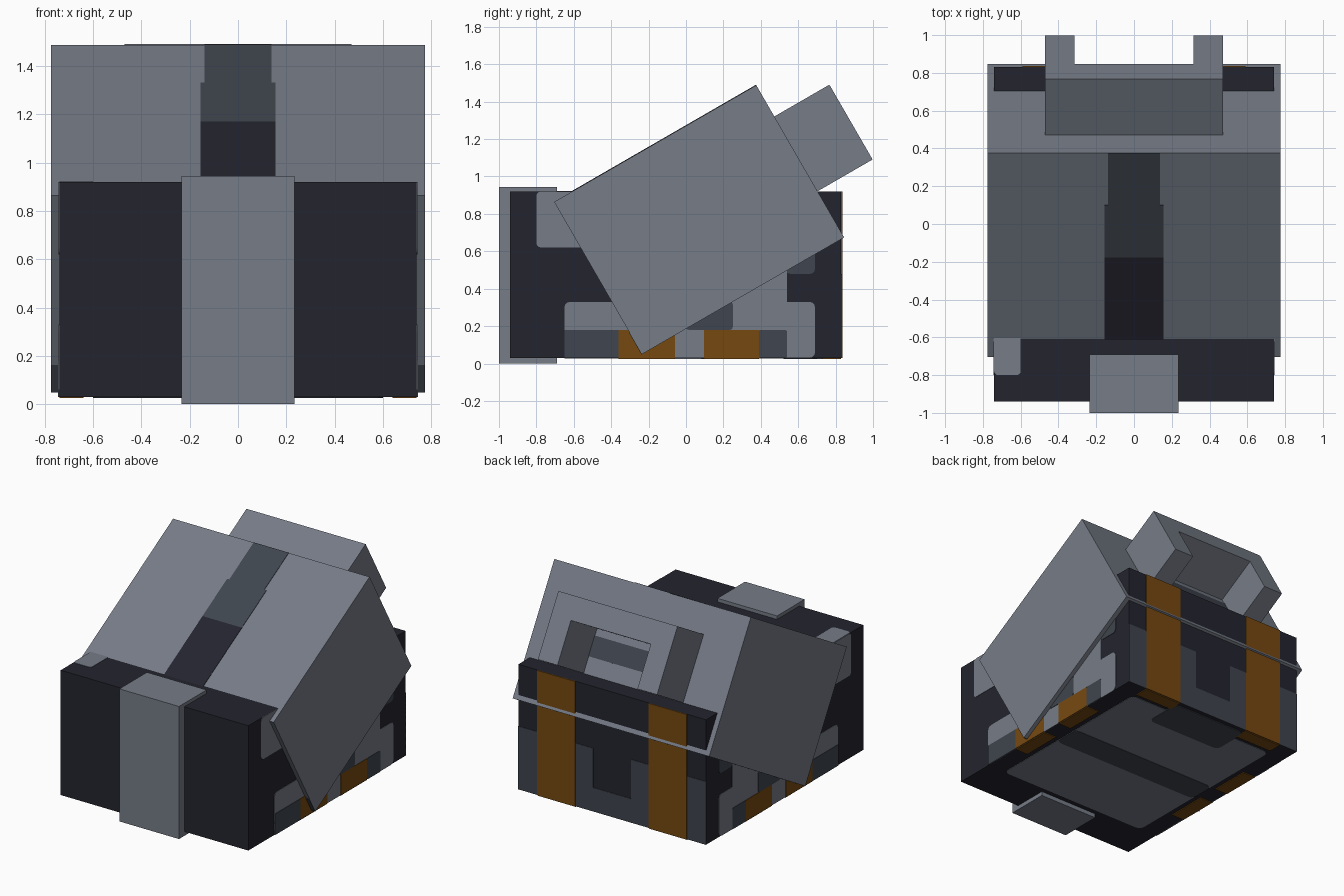
import bpy, bmesh, math
from mathutils import Vector

cube = bpy.data.objects.get("Cube")
if cube:
    bpy.data.objects.remove(cube, do_unlink=True)


def material(name, rgb):
    m = bpy.data.materials.new(name)
    m.use_nodes = True
    m.diffuse_color = (*rgb, 1)
    m.node_tree.nodes["Principled BSDF"].inputs["Base Color"].default_value = (*rgb, 1)
    return m


GREY = material("steel grey", (0.18, 0.2, 0.243))
NAVY = material("dark navy", (0.0175, 0.0175, 0.028))
SLATE = material("slate", (0.05, 0.06, 0.077))
ORANGE = material("burnt orange", (0.18, 0.066, 0.005))


def finish(name, bm, mat, tilted=False):
    bmesh.ops.recalc_face_normals(bm, faces=bm.faces)
    me = bpy.data.meshes.new(name)
    bm.to_mesh(me)
    bm.free()
    me.materials.append(mat)
    ob = bpy.data.objects.new(name, me)
    bpy.context.collection.objects.link(ob)
    if tilted:  # parts of the lid share one pivot and angle
        ob.location = (0, -0.235, 0.05)
        ob.rotation_euler.x = math.radians(30)
    return ob


def box(name, lo, hi, mat, tilted=False, axis=None, radius=0):
    """Box between two corners; edges along axis can be rounded."""
    lo, hi = Vector(lo), Vector(hi)
    bm = bmesh.new()
    bmesh.ops.create_cube(bm, size=1)
    for v in bm.verts:
        v.co = (lo + hi) / 2 + v.co * (hi - lo)
    if radius:
        edges = [e for e in bm.edges
                 if abs((e.verts[0].co - e.verts[1].co).normalized()[axis]) > 0.9]
        bmesh.ops.bevel(bm, geom=edges, offset=radius, segments=3, profile=0.5, affect='EDGES')
    return finish(name, bm, mat, tilted)


X, FRONT, BACK, BOTTOM, TOP = 0.74, -0.94, 0.83, 0.03, 0.92
THIN = 0.003


# Main body, front clasp and tilted lid
box("body", (-X, FRONT, BOTTOM), (X, BACK, TOP), NAVY)
box("front_clasp", (-0.235, -1, 0), (0.235, -0.69, 0.945), GREY)
LW, LU, LV = 0.775, 1.248, 0.94
box("tilted_lid", (-LW, 0, 0), (LW, LU, LV), GREY, True)

# Stripe down the lid
for name, w, u0, u1, mat in (("lid_stripe_upper", 0.138, 0.93, LU, SLATE),
                             ("lid_stripe_middle", 0.155, 0.61, 0.93, SLATE),
                             ("lid_stripe_lower", 0.155, 0, 0.61, NAVY)):
    box(name, (-w, u0, LV - THIN), (w, u1, LV + THIN), mat, True)
box("lid_lower_edge", (-LW, -THIN, 0), (LW, THIN, 0.13), SLATE, True)

# Rear handle: an arch pushed out of the back of the lid
bm = bmesh.new()
ow, iw, low, bar, top = 0.47, 0.315, 0.285, 0.587, 0.747
outline = [(-ow, low), (-ow, top), (ow, top), (ow, low),
           (iw, low), (iw, bar), (-iw, bar), (-iw, low)]
face = bm.faces.new([bm.verts.new((x, LU, v)) for x, v in outline])
ext = bmesh.ops.extrude_face_region(bm, geom=[face])["geom"]
bmesh.ops.translate(bm, vec=(0, 0.34, 0), verts=[g for g in ext if isinstance(g, bmesh.types.BMVert)])
finish("rear_handle", bm, GREY, True)
box("handle_recess_band", (-iw, LU - THIN, 0.4), (iw, LU + THIN, 0.54), SLATE, True)


# Painted plates on both sides: name, y range, z range, colour, layer, rounding
side_plates = (
    ("side_lower_panel", -0.65, 0.69, 0.03, 0.33, GREY, 1, 0.03),
    ("side_middle_panel", 0, 0.54, 0.3, 0.52, GREY, 1, 0.02),
    ("side_front_slate", -0.65, -0.36, 0.03, 0.18, SLATE, 2, 0),
    ("side_centre_slate", 0, 0.25, 0.18, 0.33, SLATE, 2, 0.015),
    ("side_rear_slate", 0.39, 0.54, 0.03, 0.18, SLATE, 2, 0.01),
    ("side_front_strap", -0.36, -0.06, 0.03, 0.18, ORANGE, 2, 0),
    ("side_rear_strap", 0.095, 0.39, 0.03, 0.18, ORANGE, 2, 0),
    ("side_upper_slate", 0.53, 0.69, 0.48, 0.75, SLATE, 1, 0.025),
    ("side_upper_panel", -0.8, -0.4, 0.62, TOP, GREY, 1, 0.025),
)
for s, tag in ((1, "left_"), (-1, "right_")):
    for name, y0, y1, z0, z1, mat, layer, r in side_plates:
        xs = sorted((s * (X - THIN), s * (X + layer * THIN)))
        box(tag + name, (xs[0], y0, z0), (xs[1], y1, z1), mat, axis=0, radius=r)

    # Back straps with slate beside them, and their ends folded underneath
    def back(name, a, b, z1, mat, layer):
        xs = sorted((s * a, s * b))
        box(tag + name, (xs[0], BACK - THIN, BOTTOM), (xs[1], BACK + layer * THIN, z1), mat)

    back("back_slate", 0.15, X, 0.48, SLATE, 1)
    back("back_strap", 0.29, 0.59, TOP, ORANGE, 2)

    def under(name, a, b, y0, y1):
        xs = sorted((s * a, s * b))
        box(tag + name, (xs[0], y0, BOTTOM - 2 * THIN), (xs[1], y1, BOTTOM + THIN), ORANGE)

    under("under_back_strap", 0.29, 0.59, 0.73, BACK)
    under("under_front_strap", 0.64, X, -0.36, -0.06)
    under("under_rear_strap", 0.64, X, 0.095, 0.39)

box("back_centre_slate", (-0.15, BACK - THIN, BOTTOM), (0.15, BACK + THIN, 0.2), SLATE)

# Underside panels
for name, w, y0, y1, mat, layer in (("under_panel", 0.6, -0.65, 0.7, GREY, 1),
                                    ("under_cross_band", 0.6, -0.1, 0.1, SLATE, 2),
                                    ("under_back_patch", 0.3, 0.52, 0.8, SLATE, 2)):
    box(name, (-w, y0, BOTTOM - layer * THIN), (w, y1, BOTTOM + THIN), mat, axis=2, radius=0.04)

# Single patch folded over the top edge
box("right_top_patch", (-X, -0.8, TOP - THIN), (-0.6, -0.5, TOP + THIN), GREY, axis=2, radius=0.02)
